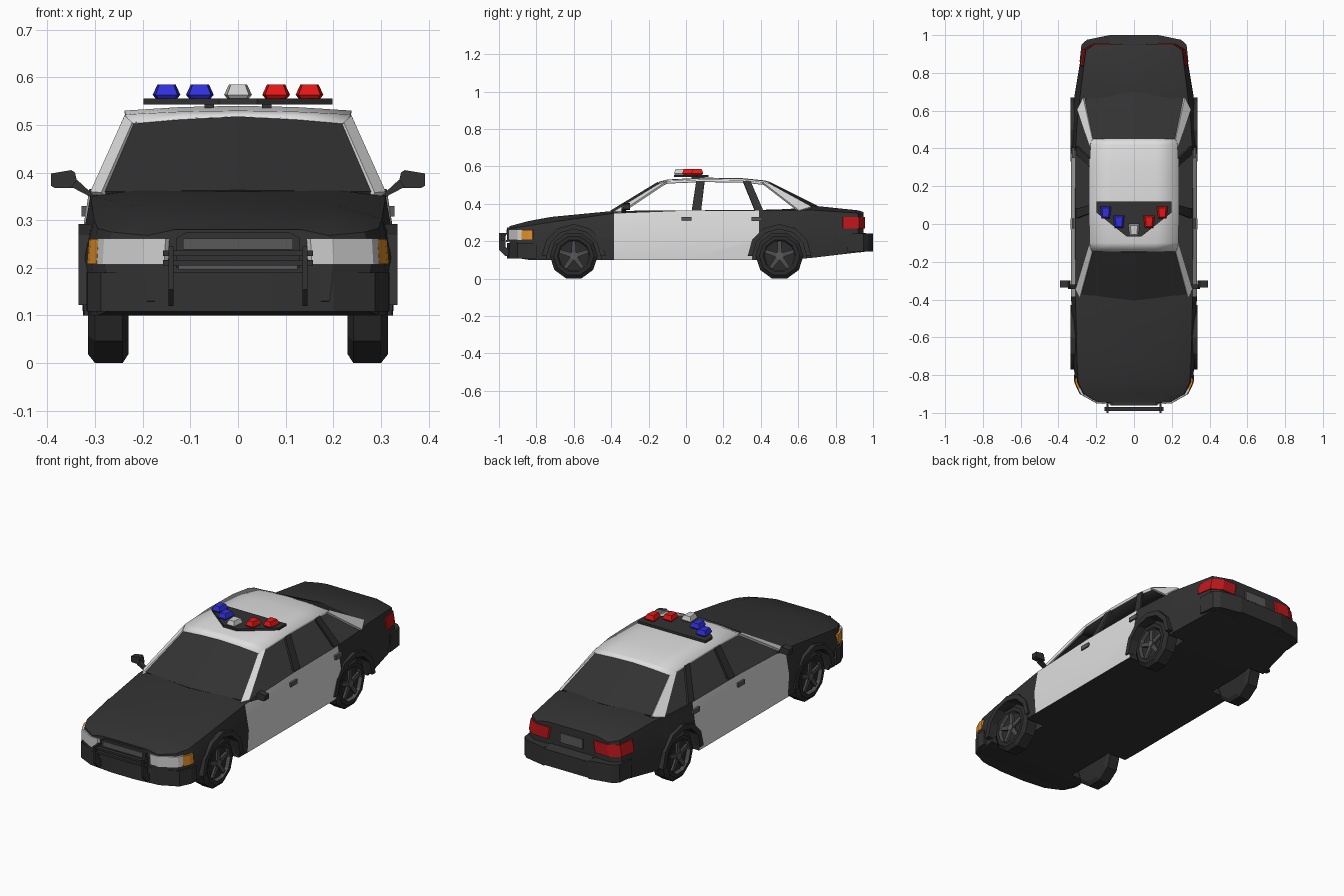
import bpy, bmesh, math
from mathutils import Vector

if "Cube" in bpy.data.objects:
    bpy.data.objects.remove(bpy.data.objects["Cube"])


def mat(name, r, g, b):
    m = bpy.data.materials.new(name)
    m.diffuse_color = (r, g, b, 1)
    m.use_nodes = True
    m.node_tree.nodes["Principled BSDF"].inputs["Base Color"].default_value = m.diffuse_color
    return m


BLACK = mat("black_paint", .032, .032, .032)
WHITE = mat("white_paint", .74, .74, .74)
LAMP = mat("lamp_glass", .62, .62, .62)
TYRE = mat("tyre_rubber", .024, .024, .024)
RIM = mat("rim_grey", .075, .075, .08)
GREY = mat("trim_grey", .10, .10, .10)
ORANGE = mat("indicator_orange", .72, .26, .02)
RED = mat("beacon_red", .78, .008, .008)
TAIL = mat("tail_red", .52, .008, .01)
BLUE = mat("beacon_blue", .03, .03, .72)


def finish(name, bm, mats, normals=True):
    if normals:
        bmesh.ops.recalc_face_normals(bm, faces=bm.faces)
    me = bpy.data.meshes.new(name)
    bm.to_mesh(me)
    bm.free()
    for m in mats:
        me.materials.append(m)
    ob = bpy.data.objects.new(name, me)
    bpy.context.collection.objects.link(ob)
    return ob


def sides(mirror):
    return (1, -1) if mirror else (1,)


def prism(name, pts, a, b, axis, m, mirror=False, taper=0):
    """Extrude a flat outline from a to b along an axis, optionally on both sides."""
    place = {'x': lambda p, t: (t, p[0], p[1]), 'y': lambda p, t: (p[0], t, p[1]),
             'z': lambda p, t: (p[0] - (taper if t == b else 0), p[1], t)}[axis]
    bm = bmesh.new()
    for s in sides(mirror):
        lo, hi = [[bm.verts.new(Vector(place(p, t)) * Vector((1, 1, 1)) if s > 0 else
                                (-place(p, t)[0], place(p, t)[1], place(p, t)[2])) for p in pts]
                  for t in (a, b)]
        bm.faces.new(lo)
        bm.faces.new(hi)
        for i in range(len(pts)):
            j = (i + 1) % len(pts)
            bm.faces.new((lo[i], lo[j], hi[j], hi[i]))
    return finish(name, bm, [m])


def box(name, x, y, z, m, mirror=False):
    return prism(name, [(x[0], y[0]), (x[1], y[0]), (x[1], y[1]), (x[0], y[1])], *z, 'z', m, mirror)


def plate(name, pts, m, thick=.012):
    """Four-cornered sheet, mirrored across x and welded on the centre line."""
    bm = bmesh.new()
    for s in (1, -1):
        bm.faces.new([bm.verts.new((s * x, y, z)) for x, y, z in pts[::s]])
    bmesh.ops.remove_doubles(bm, verts=bm.verts, dist=.0005)
    bm.normal_update()
    for f in bm.faces:
        if f.normal.z < 0:
            f.normal_flip()
    ob = finish(name, bm, [m], False)
    mod = ob.modifiers.new("thickness", 'SOLIDIFY')
    mod.thickness, mod.offset = thick, -1
    return ob


def both(half):
    return half + [(-x, y) for x, y in reversed(half)]


# Lower body: y, bottom z, bottom w, middle w, shoulder z, shoulder w, top z
stations = [(-.945, .13, .19, .20, .268, .19, .28), (-.90, .11, .27, .28, .275, .265, .292),
            (-.84, .10, .295, .31, .283, .295, .308), (-.72, .10, .315, .323, .302, .302, .33),
            (-.385, .10, .325, .333, .35, .31, .362), (0, .10, .325, .335, .365, .312, .365),
            (.39, .10, .325, .333, .365, .31, .367), (.55, .10, .315, .327, .365, .30, .372),
            (.68, .112, .305, .315, .366, .285, .39), (.92, .14, .265, .275, .35, .255, .365),
            (.95, .15, .22, .225, .34, .21, .355)]
bm = bmesh.new()
rings = []
for y, zb, wb, wm, zs, ws, zt in stations:
    half = [(wb, zb), (wm, .22), (ws, zs), (ws * .7, zt)]
    rings.append([bm.verts.new((x, y, z)) for x, z in both(half)])
for i, (r, q) in enumerate(zip(rings, rings[1:])):
    for j in range(8):
        k = (j + 1) % 8
        f = bm.faces.new((r[j], r[k], q[k], q[j]))
        f.material_index = int(i in (4, 5) and j in (0, 1, 5, 6))  # white doors
bm.faces.new(rings[0])
bm.faces.new(rings[-1])
body = finish("lower_body", bm, [BLACK, WHITE])

WHEELS, N, R = (("front", -.6), ("rear", .5)), 10, .128
CZ = R * math.cos(math.pi / N)


def arc(y, r, a0, a1, n):
    return [(y + r * math.cos(a0 + (a1 - a0) * i / n), CZ + r * math.sin(a0 + (a1 - a0) * i / n))
            for i in range(n + 1)]


for label, y in WHEELS:
    # Wheel arch opening cut from the body, with a raised lip
    cutter = prism("arch_cutter", arc(y, .145, 0, math.pi, 6) + [(y - .145, .02), (y + .145, .02)],
                   .215, .42, 'x', BLACK, True)
    mod = body.modifiers.new("arch", 'BOOLEAN')
    mod.operation, mod.object, mod.solver = 'DIFFERENCE', cutter, 'EXACT'
    bpy.context.view_layer.objects.active = body
    bpy.ops.object.modifier_apply(modifier=mod.name)
    bpy.data.objects.remove(cutter)
    prism(label + "_arch_lip", arc(y, .17, 0, math.pi, 6) + arc(y, .143, math.pi, 0, 6),
          .30, .335, 'x', BLACK, True)
    # Tyres and recessed rims as turned profiles
    prof = [(.23, 0), (.23, .108), (.242, R), (.30, R), (.315, .108), (.315, .088), (.297, .082), (.297, 0)]
    bm = bmesh.new()
    for s in (1, -1):
        loops = [[bm.verts.new((s * x, y + r * math.sin((k + .5) * math.tau / N),
                                CZ + r * math.cos((k + .5) * math.tau / N))) for k in range(N)]
                 for x, r in prof]
        for i in range(len(prof) - 1):
            for k in range(N):
                n = (k + 1) % N
                f = bm.faces.new((loops[i][k], loops[i][n], loops[i + 1][n], loops[i + 1][k]))
                f.material_index = int(i == 5)
    bmesh.ops.remove_doubles(bm, verts=bm.verts, dist=.0001)
    finish(label + "_tyres", bm, [TYRE, RIM])
    # Five-spoke star
    star = []
    for k in range(5):
        a = math.pi / 2 + k * math.tau / 5
        for r, d in ((.08, -.12), (.08, .12), (.022, math.pi / 5)):
            star.append((y + r * math.cos(a + d), CZ + r * math.sin(a + d)))
    prism(label + "_wheel_spokes", star, .29, .308, 'x', RIM, True)
    prism(label + "_wheel_hubs", arc(y, .02, 0, math.tau * 7 / 8, 7), .30, .313, 'x', GREY, True)

# Roof skin: y, half width, edge z, centre z
bm = bmesh.new()
rows = [[bm.verts.new((w * t, y, ze + (zc - ze) * (1 - t * t))) for t in (-1, -.5, 0, .5, 1)]
        for y, w, ze, zc in ((-.145, .224, .503, .518), (-.10, .236, .522, .53), (.1, .238, .53, .54),
                             (.3, .237, .527, .537), (.42, .23, .515, .525), (.45, .222, .505, .517))]
for r, q in zip(rows, rows[1:]):
    for j in range(4):
        bm.faces.new((r[j], r[j + 1], q[j + 1], q[j]))
roof = finish("roof", bm, [WHITE, BLACK], False)
mod = roof.modifiers.new("thickness", 'SOLIDIFY')
mod.thickness, mod.offset, mod.material_offset = .014, -1, 1

# Front and rear glass, pillars around the open side windows
plate("windshield", [(0, -.405, .363), (.29, -.372, .36), (.224, -.14, .505), (0, -.15, .518)], BLACK)
plate("rear_window", [(0, .445, .518), (.222, .445, .506), (.272, .66, .382), (0, .70, .391)], BLACK)
plate("windshield_pillar", [(.287, -.39, .358), (.31, -.345, .36), (.238, -.105, .52), (.222, -.15, .505)], WHITE)
plate("rear_roof_pillar", [(.236, .41, .515), (.302, .605, .365), (.27, .672, .385), (.22, .45, .507)], WHITE)
plate("centre_pillar", [(.309, .03, .36), (.309, .08, .36), (.236, .10, .525), (.236, .055, .525)], BLACK)
plate("rear_door_pillar", [(.309, .37, .36), (.307, .415, .36), (.236, .345, .522), (.236, .305, .522)], BLACK)

# Bumpers
prism("front_bumper", both([(.318, -.80), (.316, -.84), (.288, -.90), (.2, -.942), (.07, -.956)]),
      .108, .19, 'z', BLACK)
prism("rear_bumper", [(.88, .15), (.93, .14), (1.0, .15), (1.0, .235), (.95, .245), (.88, .24)],
      -.13, .13, 'x', BLACK)
prism("rear_bumper_corners", [(.12, .90), (.288, .86), (.278, .95), (.25, .975), (.13, 1.0)],
      .145, .24, 'z', BLACK, True)


def lamp(name, outer, z0, z1, dy, m, taper):
    inner = [(x - .025, y + dy) for x, y in reversed(outer)]
    prism(name, outer + inner, z0, z1, 'z', m, True, taper)


# Lamps wrapped round the corners
lamp("headlamps", [(.155, -.953), (.2, -.949), (.284, -.902), (.297, -.878)], .207, .262, .025, LAMP, .003)
lamp("indicators", [(.297, -.88), (.313, -.845), (.317, -.82)], .208, .26, .012, ORANGE, .004)
lamp("tail_lamps", [(.14, .956), (.217, .956), (.272, .924), (.286, .84)], .268, .33, -.025, TAIL, .011)
box("rear_number_panel", (-.065, .065), (.945, .957), (.268, .318), GREY)

# Grille with a frame
prism("grille_frame", [(-.13, .20), (.13, .20), (.13, .262), (.11, .274), (-.11, .274), (-.13, .262)],
      -.956, -.93, 'y', BLACK)
box("grille_panel", (-.115, .115), (-.96, -.95), (.238, .262), GREY)
box("lower_grille_strip", (-.125, .125), (-.962, -.95), (.197, .207), GREY)

# Push bar
prism("push_bar_uprights", [(-1.0, .155), (-.965, .12), (-.94, .12), (-.94, .15), (-.965, .17),
                            (-.965, .225), (-.955, .245), (-1.0, .245)], .135, .146, 'x', BLACK, True)
for i, z in enumerate((.205, .225)):
    box("push_bar_rail_%d" % (i + 1), (-.157, .157), (-.99, -.97), (z, z + .011), BLACK)

# Door mirrors and handles
prism("mirror_housings", [(.335, .368), (.385, .368), (.392, .372), (.392, .398), (.35, .405), (.342, .40)],
      -.335, -.30, 'y', BLACK, True)
prism("mirror_arms", [(.30, .35), (.312, .35), (.35, .37), (.338, .385)], -.345, -.32, 'y', BLACK, True)
for label, y in (("front", -.025), ("rear", .35)):
    box(label + "_door_handles", (.31, .328), (y, y + .055), (.308, .33), GREY, True)

# Roof light bar
box("light_bar_feet", (.05, .07), (.03, .10), (.53, .546), BLACK, True)
prism("light_bar_base", both([(.198, .12), (.198, .06), (.04, -.065)]), .543, .555, 'z', BLACK)
for i, (x, y, m) in enumerate(((-.15, .06, BLUE), (-.08, .012, BLUE), (0, -.032, LAMP),
                               (.08, .012, RED), (.15, .06, RED))):
    bm = bmesh.new()
    loops = [[bm.verts.new((x + sx * w * (1.12 if sy > 0 else .88), y + sy * d, z))
              for sx, sy in ((-1, -1), (1, -1), (1, 1), (-1, 1))]
             for z, w, d in ((.555, .02, .026), (.563, .026, .032), (.585, .017, .024))]
    bm.faces.new(loops[0])
    bm.faces.new(loops[-1])
    for a, b in zip(loops, loops[1:]):
        for k in range(4):
            n = (k + 1) % 4
            bm.faces.new((a[k], a[n], b[n], b[k]))
    finish("beacon_%d" % (i + 1), bm, [m])

# Smooth only the gently curved panels
bpy.ops.object.select_all(action='DESELECT')
for ob in (body, roof):
    ob.select_set(True)
bpy.context.view_layer.objects.active = body
bpy.ops.object.shade_smooth_by_angle(angle=math.radians(25))
